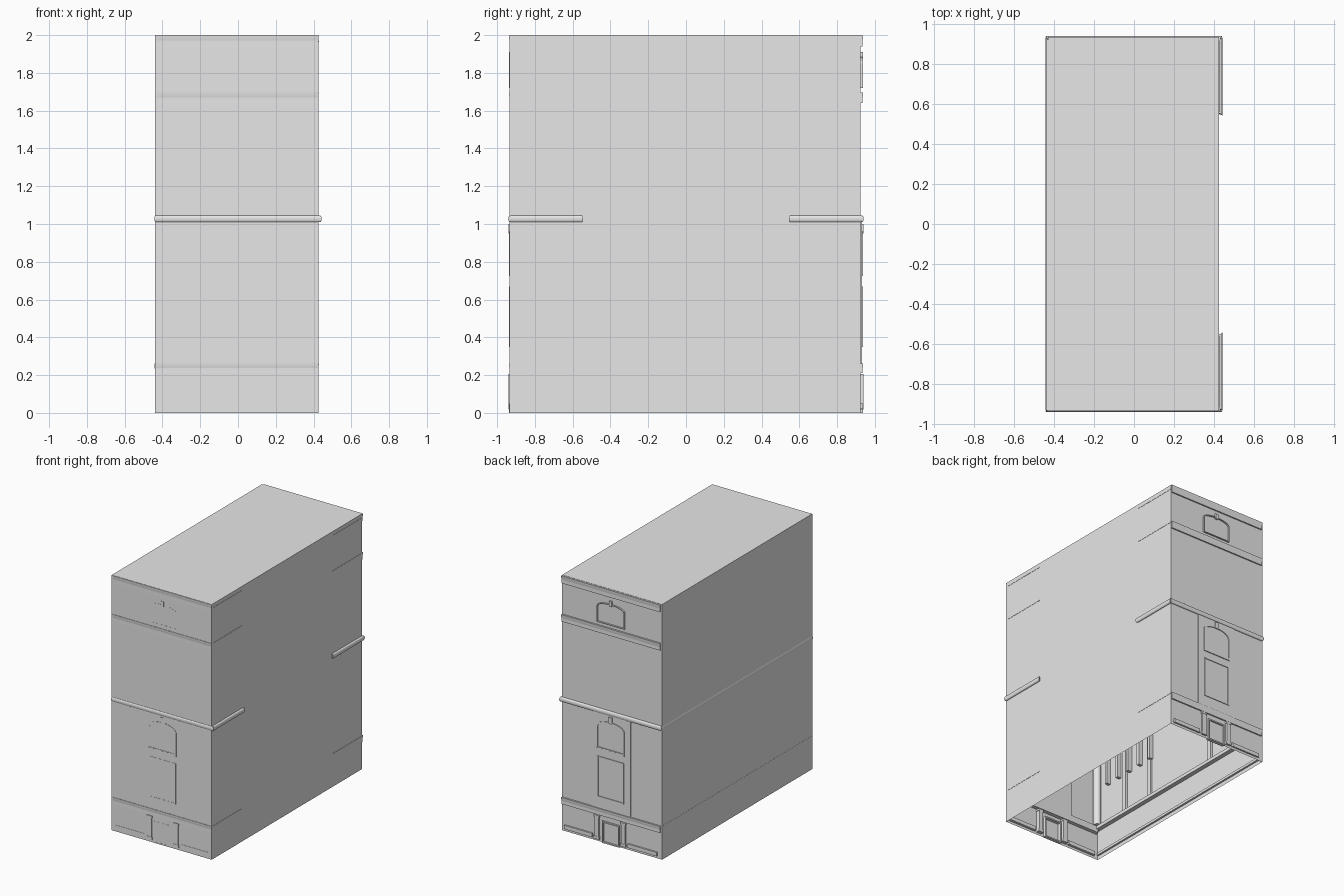
import bpy, bmesh, math

cube = bpy.data.objects.get("Cube")
if cube:
    bpy.data.objects.remove(cube, do_unlink=True)

stone = bpy.data.materials.new("pale_stone")
stone.use_nodes = True
COLOUR = (0.8, 0.8, 0.8, 1)
stone.diffuse_color = COLOUR
stone.node_tree.nodes["Principled BSDF"].inputs["Base Color"].default_value = COLOUR

FACE = 0.925   # distance of the street and rear facades from the centre
SIDE = 0.427   # distance of the long facades from the centre


def finish(name, bm):
    bmesh.ops.recalc_face_normals(bm, faces=bm.faces)
    mesh = bpy.data.meshes.new(name)
    bm.to_mesh(mesh)
    bm.free()
    mesh.materials.append(stone)
    obj = bpy.data.objects.new(name, mesh)
    bpy.context.collection.objects.link(obj)
    return obj


def box(name, x, y, z, open_bottom=False):
    bm = bmesh.new()
    bmesh.ops.create_cube(bm, size=1)
    for v in bm.verts:
        v.co = [r[0] if c < 0 else r[1] for c, r in zip(v.co, (x, y, z))]
    if open_bottom:
        low = [f for f in bm.faces if f.calc_center_median().z < z[0] + 1e-5]
        bmesh.ops.delete(bm, geom=low, context='FACES')
    return finish(name, bm)


def facade_box(name, sign, x, depth, z):
    return box(name, x, sorted((sign * depth[0], sign * depth[1])), z)


def moulding(name, axis, sign, profile, start, end):
    """Extrude an (outward, height) profile along one facade, with mitred ends."""
    bm = bmesh.new()
    rings = []
    base = FACE if axis == "y" else SIDE
    for along, way in ((start, -1), (end, 1)):
        ring = []
        for out, z in profile:
            a = along + way * max(out, 0)
            o = sign * (base + out)
            ring.append(bm.verts.new((a, o, z) if axis == "y" else (o, a, z)))
        rings.append(ring)
        bm.faces.new(ring)
    n = len(profile)
    for i in range(n):
        j = (i + 1) % n
        bm.faces.new((rings[0][i], rings[0][j], rings[1][j], rings[1][i]))
    return finish(name, bm)


def crown(low, high, out):
    mid = (low + high) / 2
    return [(-0.02, high), (out, high), (out * 0.9, high - 0.015),
            (out * 0.75, mid), (out * 0.8, low), (-0.02, low)]


def rounded(low, high, out):
    mid, r = (low + high) / 2, (high - low) / 2
    arc = [(out - 0.008 + 0.008 * math.cos(t), mid + r * math.sin(t))
           for t in (math.pi / 2 - i * math.pi / 6 for i in range(7))]
    return [(-0.02, high)] + arc + [(-0.02, low)]


def frame(name, sign, half, low, spring, rise, width, near, far):
    """Window or door surround with an arched head."""
    bm = bmesh.new()

    def outline(w, bottom, lift):
        steps = 10 if rise else 1
        pts = [(-w, bottom)]
        for i in range(steps + 1):
            t = math.pi * (1 - i / steps)
            pts.append((w * math.cos(t), spring + lift + rise * math.sin(t)))
        return pts + [(w, bottom)]

    outer = outline(half, low, 0)
    inner = outline(half - width, low + width, -width)
    loops = [[bm.verts.new((x, sign * y, z)) for x, z in pts]
             for pts, y in ((outer, near), (outer, far), (inner, far), (inner, near))]
    n = len(outer)
    for a in range(4):
        b = (a + 1) % 4
        for i in range(n):
            j = (i + 1) % n
            bm.faces.new((loops[a][i], loops[a][j], loops[b][j], loops[b][i]))
    return finish(name, bm)


# Main hollow block, open underneath
box("building_shell", (-0.44, 0.427), (-0.935, 0.925), (0, 2), open_bottom=True)

# Street and rear facades carry the same ornament
for sign, end in ((-1, "front"), (1, "rear")):
    for label, low, high in (("cornice", 1.94, 1.998), ("attic_band", 1.64, 1.695),
                             ("base_band", 0.21, 0.262)):
        moulding(f"{end}_{label}", "y", sign, crown(low, high, 0.013), -0.42, 0.415)
    moulding(f"{end}_belt_course", "y", sign, rounded(1.01, 1.045, 0.016), -0.427, 0.425)

    # Raised centre bay with its arched window
    facade_box(f"{end}_centre_bay", sign, (-0.17, 0.17), (0.91, 0.931), (0.262, 1.01))
    frame(f"{end}_arched_window", sign, 0.12, 0.735, 0.91, 0.05, 0.008, 0.92, 0.9375)
    frame(f"{end}_window_panel", sign, 0.115, 0.35, 0.67, 0, 0.008, 0.92, 0.9365)
    facade_box(f"{end}_window_sill", sign, (-0.12, 0.12), (0.92, 0.938), (0.725, 0.737))
    facade_box(f"{end}_keystone", sign, (-0.015, 0.015), (0.92, 0.939), (0.95, 1.0))

    # Attic window
    frame(f"{end}_attic_window", sign, 0.12, 1.72, 1.85, 0.035, 0.006, 0.92, 0.9358)
    facade_box(f"{end}_attic_keystone", sign, (-0.012, 0.012), (0.92, 0.938), (1.87, 1.91))

    # Entrance with a pilaster on each side
    frame(f"{end}_door_surround", sign, 0.075, 0.0, 0.17, 0, 0.01, 0.91, 0.936)
    for side, cx in (("right", -0.11), ("left", 0.12)):
        for part, w, d, z in (("shaft", 0.018, 0.939, (0.03, 0.195)),
                              ("foot", 0.023, 0.941, (0.018, 0.04)),
                              ("cap", 0.023, 0.941, (0.19, 0.205))):
            facade_box(f"{end}_{side}_pilaster_{part}", sign, (cx - w, cx + w), (0.905, d), z)
        outer = (-0.4, -0.15) if cx < 0 else (0.16, 0.4)
        facade_box(f"{end}_{side}_plinth", sign, outer, (0.915, 0.937), (0.02, 0.05))

# Short returns of the bands on the left wall
for sign, end in ((-1, "front"), (1, "rear")):
    a, b = sorted((sign * 0.56, sign * 0.92))
    moulding(f"{end}_belt_return", "x", 1, rounded(1.01, 1.045, 0.016), a, b)
    for label, z in (("cornice", 1.97), ("attic", 1.693), ("base", 0.26)):
        box(f"{end}_{label}_return", (0.415, 0.429), (a, b), (z - 0.006, z))

# Full-length bands on the right wall
moulding("right_belt_course", "x", -1, rounded(1.01, 1.045, 0.016), -0.92, 0.92)
box("right_base_band", (-0.441, -0.405), (-0.925, 0.92), (0.235, 0.262))
box("right_plinth_band", (-0.4395, -0.425), (-0.925, 0.92), (0.03, 0.05))

# Inner ribs and brackets on the right wall, seen from underneath
for i, y in enumerate((-0.62, -0.34, 0.34, 0.62)):
    box(f"inner_rib_{i}", (-0.4395, -0.425), (y - 0.02, y + 0.02), (0.262, 1.01))
for i in range(5):
    y = -0.8 + i * 0.12
    box(f"inner_bracket_{i}", (-0.4395, -0.405), (y - 0.012, y + 0.012), (0.57, 0.78))

# Round inner corner post
bm = bmesh.new()
bmesh.ops.create_cone(bm, cap_ends=True, segments=16, radius1=0.03, radius2=0.03, depth=0.75)
bmesh.ops.translate(bm, verts=bm.verts, vec=(-0.405, -0.9, 0.635))
post = finish("inner_corner_post", bm)

# Soft shading on the curved parts
for obj in bpy.context.scene.objects:
    if obj == post or "belt" in obj.name:
        bpy.ops.object.select_all(action='DESELECT')
        obj.select_set(True)
        bpy.context.view_layer.objects.active = obj
        bpy.ops.object.shade_smooth_by_angle(angle=math.radians(40))
